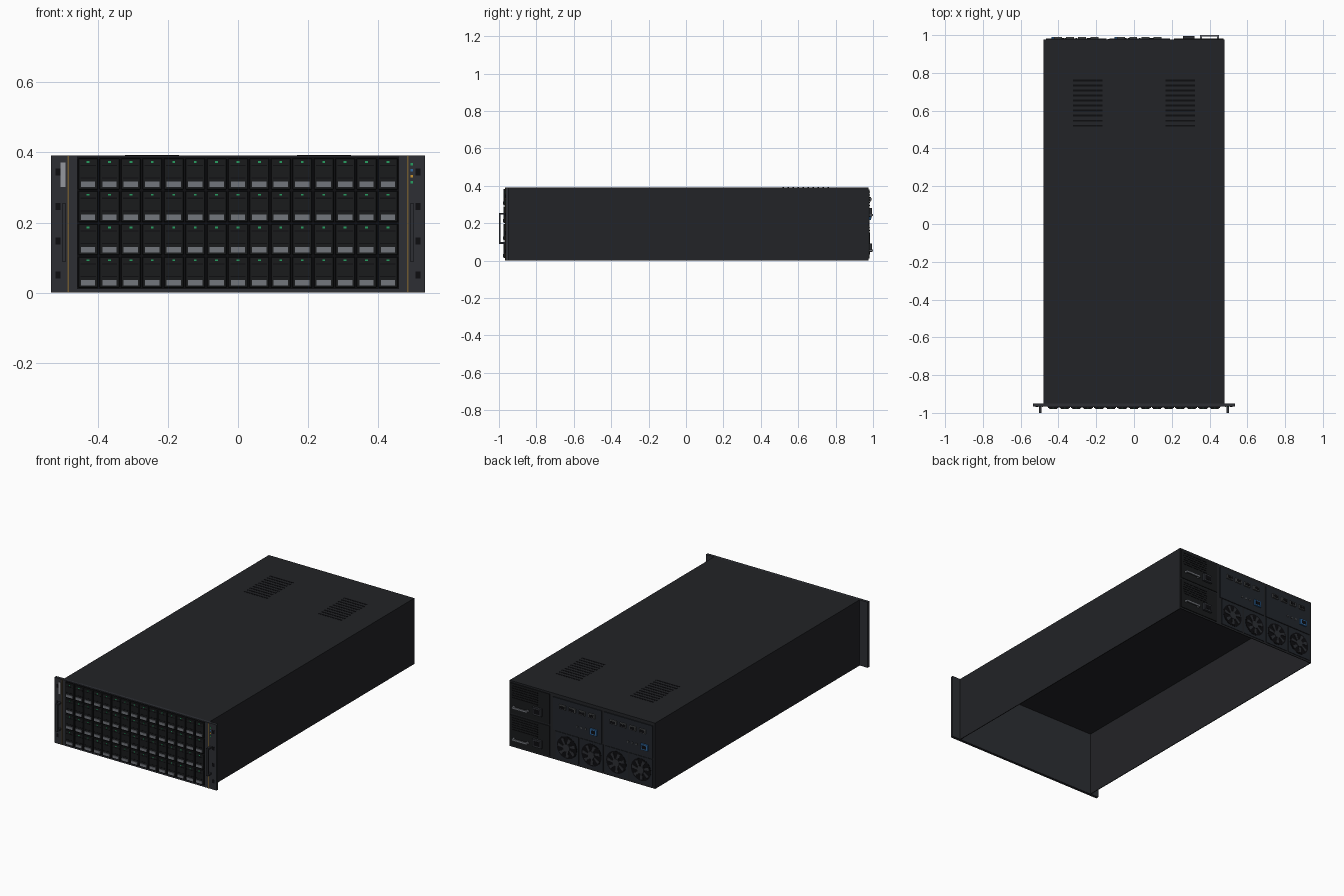
import bpy, bmesh
from math import pi, cos, sin
from mathutils import Matrix, Vector

if "Cube" in bpy.data.objects:
    bpy.data.objects.remove(bpy.data.objects["Cube"])


def mat(name, r, g, b):
    m = bpy.data.materials.new(name)
    m.diffuse_color = (r, g, b, 1)
    m.use_nodes = True
    m.node_tree.nodes["Principled BSDF"].inputs["Base Color"].default_value = m.diffuse_color
    return m


SHELL = mat("shell_black", .016, .017, .020)
EAR = mat("ear_grey", .026, .028, .034)
DARK = mat("recess_black", .004, .004, .005)
TRAY = mat("tray_black", .010, .011, .012)
PANEL = mat("panel_blue_grey", .016, .019, .025)
GREY = mat("latch_grey", .17, .18, .20)
METAL = mat("port_metal", .09, .095, .10)
TAG = mat("tag_silver", .30, .31, .34)
GOLD = mat("trim_gold", .16, .10, .03)
GREEN = mat("led_green", .02, .35, .12)
BLUE = mat("port_blue", .03, .14, .35)
AMBER = mat("led_amber", .6, .3, .03)


def finish(bm, name, m):
    me = bpy.data.meshes.new(name)
    bm.to_mesh(me)
    bm.free()
    me.materials.append(m)
    ob = bpy.data.objects.new(name, me)
    bpy.context.collection.objects.link(ob)
    return ob


def boxes(name, m, items, bevel=0):
    """One mesh of boxes, each (x0, x1, y0, y1, z0, z1)."""
    bm = bmesh.new()
    for x0, x1, y0, y1, z0, z1 in items:
        mx = Matrix.Translation(((x0 + x1) / 2, (y0 + y1) / 2, (z0 + z1) / 2)) \
            @ Matrix.Diagonal((x1 - x0, y1 - y0, z1 - z0, 1))
        bmesh.ops.create_cube(bm, size=1, matrix=mx)
    ob = finish(bm, name, m)
    if bevel:
        b = ob.modifiers.new("bevel", 'BEVEL')
        b.width, b.segments = bevel, 1
    return ob


def c(x, z, w, h, y0, y1):
    """Box centred at x, z."""
    return (x - w / 2, x + w / 2, y0, y1, z - h / 2, z + h / 2)


H, W, YF, YB = .392, .48, -.955, .976

# chassis shell, open underneath
shell = boxes("chassis_shell", SHELL, [(-W, W, YF, YB, 0, H)])
bm = bmesh.new()
bm.from_mesh(shell.data)
bm.faces.ensure_lookup_table()
bmesh.ops.delete(bm, geom=[f for f in bm.faces if f.normal.z < -.9], context='FACES')
bm.to_mesh(shell.data)
bm.free()
sol = shell.modifiers.new("thickness", 'SOLIDIFY')
sol.thickness, sol.offset = .006, -1

# top vents
boxes("top_vent_slats", DARK, [(s * .245 - .077, s * .245 + .077, y - .005, y + .005, H - .002, H + .001)
                               for s in (-1, 1) for y in [.52 + .0267 * i for i in range(10)]])

# front plate with rack ears, trim and bay recess
boxes("front_plate", EAR, [(-.534, .534, -.966, -.949, .001, H)])
boxes("drive_bay_back", DARK, [(-.459, .459, -.9675, -.964, .010, .388)])
boxes("gold_trim", GOLD, [c(s * .484, H / 2, .005, H - .004, -.969, -.964) for s in (-1, 1)])
boxes("rack_holes", DARK, [c(s * .514, z, .014, .020, -.9675, -.964)
                           for s in (-1, 1) for z in (.05, .148, .246, .344)])
boxes("asset_tag", TAG, [c(-.499, .336, .014, .070, -.969, -.964)])

# bracket handles
parts = []
for s in (-1, 1):
    parts.append(c(s * .496, .172, .012, .165, -1.0, -.992))
    parts += [c(s * .496, z, .012, .009, -.993, -.964) for z in (.094, .250)]
boxes("front_handles", EAR, parts)

# status lights
for n, z, m in (("top", .366, GREEN), ("second", .349, BLUE), ("third", .332, AMBER), ("bottom", .315, GREEN)):
    boxes("status_light_" + n, m, [c(.496, z, .007, .007, -.969, -.964)])

# drive trays: 15 columns, 4 rows
trays, latches, leds, insets = [], [], [], []
for i in range(15):
    for j in range(4):
        x, z = (i - 7) * .0611, .0585 + j * .0935
        trays.append(c(x, z, .056, .088, -.975, -.965))
        latches.append(c(x, z - .030, .041, .016, -.979, -.974))
        insets.append(c(x, z + .024, .044, .003, -.9758, -.974))
        insets.append(c(x, z - .012, .044, .003, -.9758, -.974))
        leds.append(c(x, z + .034, .008, .005, -.9765, -.974))
boxes("drive_trays", TRAY, trays, .0015)
boxes("drive_latches", GREY, latches)
boxes("drive_grooves", DARK, insets)
boxes("drive_lights", GREEN, leds)

# power supplies, stacked on the +x side of the back
psu, inlet, pins, bars, slots = [], [], [], [], []
for z in (.101, .291):
    psu.append(c(.344, z, .262, .180, .97, .981))
    bars.append(c(.40, z - .047, .10, .012, .992, 1.0))
    bars += [c(.40 + d, z - .047, .010, .012, .978, .993) for d in (-.045, .045)]
    inlet.append(c(.29, z - .032, .060, .046, .978, .994))
    pins.append(c(.29, z - .032, .040, .026, .992, .9955))
    slots += [c(.375, z + .075 - .014 * k, .17, .005, .979, .9825) for k in range(6)]
boxes("power_supplies", TRAY, psu)
boxes("power_handles", GREY, bars)
boxes("power_inlets", EAR, inlet)
boxes("power_inlet_sockets", DARK, pins)
boxes("power_vents", DARK, slots)

# controllers with ports
cards, cages, holes, net, dots = [], [], [], [], []
for o in (0, -.335):
    cards.append(c(.03 + o, .275, .32, .195, .97, .981))
    for k in range(4):
        x = .125 - .0645 * k + o
        cages.append(c(x, .328, .042, .024, .978, .990))
        holes.append(c(x, .328, .032, .015, .988, .991))
    net.append(c(-.08 + o, .235, .046, .036, .978, .990))
    holes.append(c(-.08 + o, .235, .028, .020, .988, .991))
    dots += [c(.03 - .028 * k + o, .238, .009, .009, .979, .984) for k in range(3)]
boxes("controllers", PANEL, cards)
boxes("port_cages", METAL, cages)
boxes("port_openings", DARK, holes)
boxes("network_ports", BLUE, net)
boxes("controller_lights", METAL, dots)


# fans
def disc(bm, x, z, r, y0, y1, n=32):
    mx = Matrix.Translation((x, (y0 + y1) / 2, z)) @ Matrix.Rotation(pi / 2, 4, 'X')
    bmesh.ops.create_cone(bm, cap_ends=True, segments=n, radius1=r, radius2=r, depth=y1 - y0, matrix=mx)


xs = [.1 - .163 * k for k in range(4)]
boxes("fan_frames", PANEL, [c(x, .092, .152, .160, .97, .979) for x in xs])
wells, hubs = bmesh.new(), bmesh.new()
for x in xs:
    disc(wells, x, .092, .066, .977, .9805)
    disc(hubs, x, .092, .022, .979, .985, 20)
    for k in range(7):
        # swept blade
        a = 2 * pi * k / 7
        pts = [(.018, a - .25), (.058, a - .02), (.058, a + .32), (.018, a + .25)]
        lo = [hubs.verts.new((x + r * cos(t), .980, .092 + r * sin(t))) for r, t in pts]
        f = hubs.faces.new(lo)
        ext = bmesh.ops.extrude_face_region(hubs, geom=[f])
        bmesh.ops.translate(hubs, vec=Vector((0, .003, 0)),
                            verts=[v for v in ext["geom"] if isinstance(v, bmesh.types.BMVert)])
bmesh.ops.recalc_face_normals(hubs, faces=hubs.faces)
finish(wells, "fan_wells", DARK)
finish(hubs, "fan_rotors", EAR)
